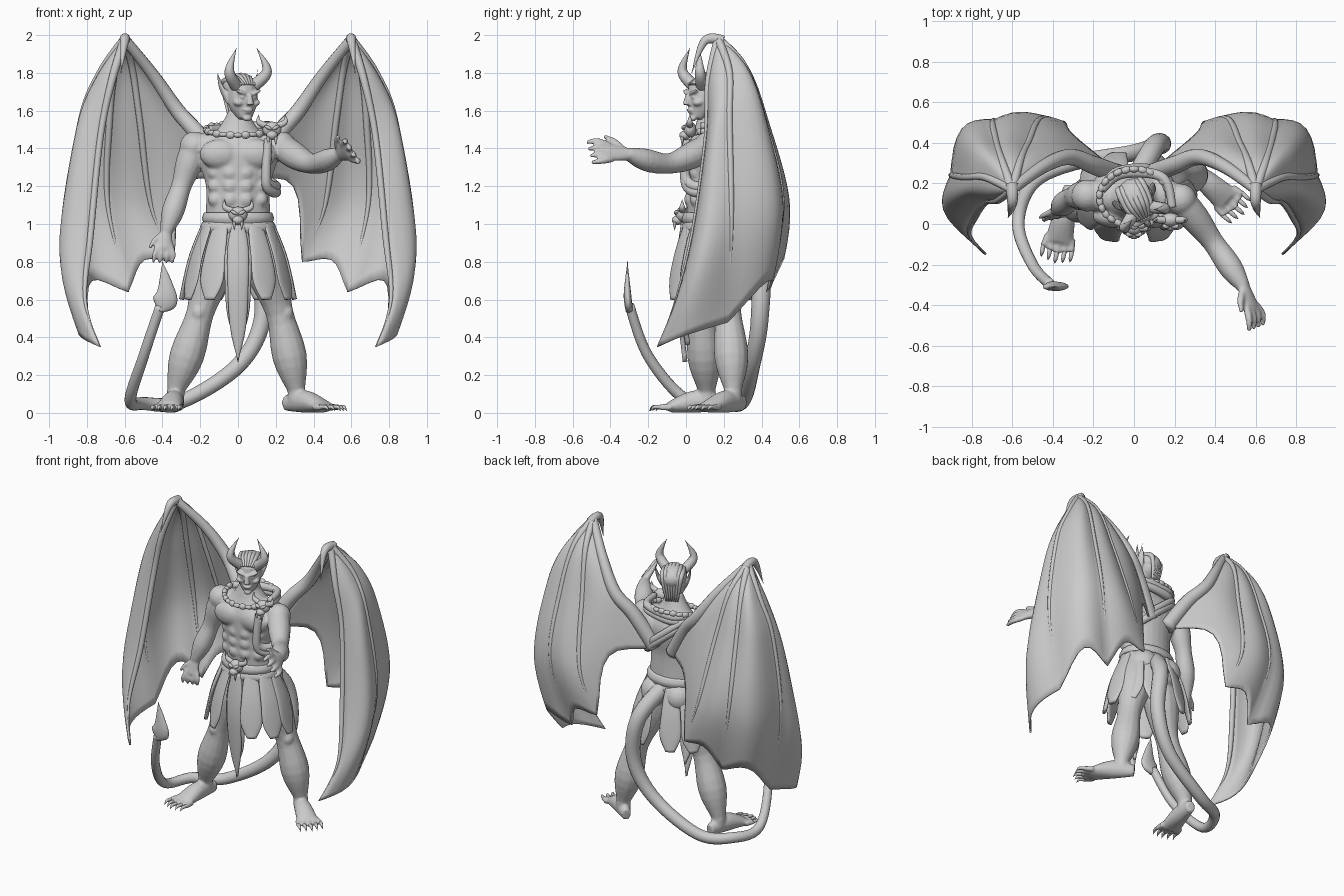
import bpy, bmesh, math
from mathutils import Vector, Matrix

if "Cube" in bpy.data.objects:
    bpy.data.objects.remove(bpy.data.objects["Cube"])

stone = bpy.data.materials.new("stone_grey")
stone.use_nodes = True
stone.diffuse_color = (.6, .6, .6, 1)
stone.node_tree.nodes["Principled BSDF"].inputs["Base Color"].default_value = stone.diffuse_color

right, back, up = Vector((1, 0, 0)), Vector((0, 1, 0)), Vector((0, 0, 1))
both_sides = (-1, 1)


def along(points, u):
    """Point on a smooth path through the points, u from start to end."""
    last = len(points) - 1
    index = min(int(u * last), last - 1)
    f = u * last - index
    before, start, end, after = [Vector(points[max(0, min(last, index + k))]) for k in range(-1, 3)]
    ease = f * f * (3 - f - f)
    leave, arrive = (end - before) / 2, (after - start) / 2
    return start.lerp(end, ease) + leave * f * (1 - f) * (1 - f) - arrive * f * f * (1 - f)


def profile(*values):
    """Smooth radius rule running through evenly spaced values."""
    points = [(value, 0) for value in values]
    return lambda u: max(along(points, u).x, .002)


thin = profile(.013, .013)


def loft(bm, path, width, depth=None, side=right, sides=14):
    """Skin of ellipses along a path; width lies along side, depth across it."""
    depth = depth or width
    count = 6 * (len(path) - 1) + 4
    centres = [along(path, i / count) for i in range(count + 1)]
    rings = []
    for i, centre in enumerate(centres):
        tangent = (centres[min(i + 1, count)] - centres[max(i - 1, 0)]).normalized()
        side = (side - tangent * side.dot(tangent)).normalized()
        normal = tangent.cross(side)
        ring = []
        for k in range(sides):
            angle = math.tau * k / sides
            offset = side * width(i / count) * math.cos(angle) + normal * depth(i / count) * math.sin(angle)
            ring.append(bm.verts.new(centre + offset))
        rings.append(ring)
    for lower, upper in zip(rings, rings[1:]):
        for k in range(sides):
            bm.faces.new((lower[k - 1], lower[k], upper[k], upper[k - 1]))
    bm.faces.new(rings[0])
    bm.faces.new(rings[-1])


def spike(bm, path, radius, side=back):
    loft(bm, path, profile(radius, radius * .8, 0), side=side, sides=10)


def blob(bm, centre, radii, tilt=0, axis='Y'):
    spin = Matrix.Rotation(tilt, 3, axis).to_quaternion()
    bmesh.ops.create_uvsphere(bm, u_segments=16, v_segments=10, radius=1,
                              matrix=Matrix.LocRotScale(Vector(centre), spin, Vector(radii)))


def finish(name, bm, voxel=0, mirror=False, thickness=0):
    bmesh.ops.recalc_face_normals(bm, faces=bm.faces)
    mesh = bpy.data.meshes.new(name)
    bm.to_mesh(mesh)
    bm.free()
    part = bpy.data.objects.new(name, mesh)
    bpy.context.scene.collection.objects.link(part)
    mesh.materials.append(stone)
    for face in mesh.polygons:
        face.use_smooth = True
    if voxel:
        fuse = part.modifiers.new("fuse", 'REMESH')
        fuse.mode, fuse.voxel_size, fuse.use_smooth_shade = 'VOXEL', voxel, True
        part.modifiers.new("soften", 'SMOOTH').iterations = 4
    if thickness:
        shell = part.modifiers.new("shell", 'SOLIDIFY')
        shell.thickness, shell.offset = thickness, 0
    if mirror:
        part.modifiers.new("mirror", 'MIRROR')


body, claws = bmesh.new(), bmesh.new()


def arm_with_hand(shoulder, elbow, wrist, aim, across, size, side):
    """Arm, palm, four fingers and a thumb on the across side."""
    loft(body, [shoulder, elbow, wrist], profile(.07, .072, .054, .06, .034), side=side)
    blob(body, shoulder, (.08, .08, .08))
    wrist, aim, across = Vector(wrist), Vector(aim).normalized() * size, Vector(across).normalized() * size
    curl = aim.cross(across).normalized() * size * .02
    loft(body, [wrist, wrist + aim * .1], profile(.03 * size, .05 * size), profile(.028, .02), across)
    finger = profile(.015 * size, .014 * size, .009 * size)
    for i in range(4):
        spread = across * (i - 1.5)
        knuckle = wrist + aim * .08 + spread * .024
        middle = knuckle + aim * .05 + spread * .01
        loft(body, [knuckle, middle, middle + aim * .04 + curl], finger, side=across, sides=8)
    thumb = wrist + aim * .02 + across * .03
    loft(body, [thumb, thumb + (aim + across) * .03, thumb + aim * .07 + across * .05], finger, side=curl, sides=8)


def leg_with_foot(hip, knee, ankle, facing):
    """Leg, foot and five clawed toes."""
    ankle, facing = Vector(ankle), Vector(facing).normalized()
    loft(body, [hip, knee, ankle], profile(.11, .115, .073, .092, .047))
    loft(body, [ankle, ankle - up * .06], profile(.047, .047))
    blob(body, Vector(knee) + facing * .045, (.04, .04, .05))
    floor = Vector((ankle.x, ankle.y, 0))
    loft(body, [floor - facing * .08 + up * .05, floor + facing * .06 + up * .06, floor + facing * .2 + up * .03],
         profile(.03, .055, .07), profile(.04, .06, .03), up.cross(facing))
    for i in range(-2, 3):
        across = up.cross(facing) * i * .03
        root = floor + facing * (.2 - abs(i) * .01) + across + up * .03
        tip = root + facing * .06 + across * .2
        loft(body, [root, tip], profile(.02, .016), side=up, sides=8)
        spike(claws, [tip - facing * .01, tip + facing * .03, tip + facing * .05 - up * .02], .012, up)


# Body: torso, limbs, hands and feet fused into one skin
loft(body, [(0, .13, .9), (0, .12, 1.2), (0, .13, 1.4), (0, .12, 1.6)],
     profile(.16, .17, .17, .2, .21, .1, .05), profile(.12, .12, .12, .13, .13, .08, .05), sides=24)
loft(body, [(0, .14, 1.4), (.01, .12, 1.6)], profile(.09, .06))
for s in both_sides:
    blob(body, (s * .095, .04, 1.37), (.11, .06, .08))
    blob(body, (s * .15, .14, 1.43), (.11, .08, .06), s * .2)
    blob(body, (s * .12, .2, 1.36), (.08, .06, .1))
    blob(body, (s * .09, .2, .93), (.1, .1, .1))
    for row in range(3):
        height = 1.27 - row * .07
        blob(body, (s * .04, .015, height), (.04, .025, .037))
        blob(body, (s * .12, .06, height), (.04, .04, .04), s * .5)
arm_with_hand((-.23, .14, 1.41), (-.3, .13, 1.2), (-.38, .07, .96), (-.1, -.3, -1), (-1, -.2, 0), 1, right)
arm_with_hand((.23, .12, 1.41), (.39, -.09, 1.32), (.54, -.31, 1.37), (.36, -.9, .1), (-.5, -.2, .8), 1.25, up)
leg_with_foot((-.09, .13, .95), (-.2, .09, .53), (-.33, .11, .12), (-.2, -1, 0))
leg_with_foot((.09, .14, .95), (.22, .22, .53), (.31, .25, .12), (.8, -.7, 0))
finish("body", body, voxel=.009)
finish("toe_claws", claws)

# Head, built facing forward and then turned
head, hair, horns = bmesh.new(), bmesh.new(), bmesh.new()
blob(head, (0, .02, .03), (.083, .1, .09))
loft(head, [(0, 0, .05), (0, -.02, -.04), (0, -.05, -.11)], profile(.08, .075, .035), profile(.09, .08, .035))
loft(head, [(0, -.1, .02), (0, -.11, -.04)], profile(.01, .02), profile(.01, .018))
blob(head, (0, -.09, -.066), (.028, .013, .007))
blob(head, (0, -.08, -.08), (.023, .015, .008))
blob(head, (0, -.07, -.11), (.026, .02, .017))
for s in both_sides:
    blob(head, (s * .036, -.085, .024), (.04, .02, .011), -s * .4)
    blob(head, (s * .05, -.06, -.03), (.026, .03, .018), -s * .3)
    blob(head, (s * .034, -.083, 0), (.016, .012, .007), -s * .3)
    loft(head, [(s * .07, .01, -.03), (s * .1, .04, .05), (s * .12, .06, .15)],
         profile(.015, .025, 0), profile(.012, .01, 0), back)
    spike(horns, [(s * .05, -.04, .06), (s * .11, -.08, .14), (s * .06, -.06, .26)], .033)
blob(hair, (0, .03, .05), (.088, .1, .075))
for i in range(-3, 4):
    fan = right * i * .02
    crown = up * (.115 - i * i * .003)
    loft(hair, [fan * .6 + Vector((0, -.075, .07)), fan + crown, fan + Vector((0, .1, .07)),
                fan * .6 + Vector((0, .09, -.1))], profile(.008, .016, .016, .005), sides=8)
turn = Matrix.Translation((.02, .1, 1.67)) @ Matrix.Rotation(math.radians(25), 4, 'Z')
for part in (head, hair, horns):
    bmesh.ops.transform(part, matrix=turn, verts=part.verts)
finish("head", head, voxel=.006)
finish("hair", hair)
finish("horns", horns)

# Wings: membrane panels stretched between fingers that fan from the wrist
wrist = (.6, .17, 1.98)
arm = [wrist, (.45, .28, 1.79), (.32, .33, 1.6), (.2, .29, 1.46), (.07, .24, 1.25)]
inner = [wrist, (.56, .31, 1.83), (.52, .4, 1.55), (.46, .52, 1.1), (.34, .5, .8)]
middle = [wrist, (.65, .31, 1.83), (.68, .41, 1.55), (.69, .51, 1.1), (.58, .43, .64)]
outer = [wrist, (.73, .23, 1.8), (.83, .23, 1.55), (.9, .24, 1), (.8, .22, .48)]
front = [wrist, (.67, .12, 1.75), (.73, .11, 1.45), (.78, .04, .95), (.81, -.05, .6), (.73, -.15, .35)]
membrane, bones = bmesh.new(), bmesh.new()
rows, columns = 28, 8
panels = ((arm, inner, .18, back * .03), (inner, middle, .08, back * .03),
          (middle, outer, .09, right * .05 + back * .09), (outer, front, 0, right * .08 - back * .03))
for first, second, scallop, billow in panels:
    grid = []
    for i in range(rows + 1):
        row = []
        for j in range(columns + 1):
            t = j / columns
            bow = math.sin(math.pi * t)
            u = i / rows * (1 - scallop * bow)
            point = along(first, u).lerp(along(second, u), t) + billow * bow * math.sin(u + u)
            row.append(membrane.verts.new(point))
        grid.append(row)
    for above, below in zip(grid, grid[1:]):
        for j in range(columns):
            membrane.faces.new((above[j], above[j + 1], below[j + 1], below[j]))
bmesh.ops.remove_doubles(membrane, verts=membrane.verts, dist=.0005)
finish("wing_membranes", membrane, mirror=True, thickness=.012)
for finger in (inner, middle, outer, front):
    loft(bones, finger, profile(.024, .018, .016, 0), sides=10)
loft(bones, arm, profile(.026, .04, .05))
spike(bones, [(.6, .2, 1.97), (.6, .1, 1.97), (.62, .03, 1.8)], .03, right)
finish("wing_bones", bones, mirror=True)

# Tail with a spear-shaped tip
tail = bmesh.new()
loft(tail, [(0, .2, 1), (.1, .38, .8), (.13, .39, .5), (0, .35, .25), (-.3, .3, .06), (-.5, .2, .05),
            (-.57, 0, .07), (-.5, -.2, .3), (-.41, -.3, .57)], profile(.055, .038, .026))
loft(tail, [(-.41, -.3, .54), (-.38, -.31, .63), (-.4, -.31, .8)],
     profile(.02, .065, .035, 0), profile(.02, .02, 0))
finish("tail", tail)

# Skirt of hanging straps under a belt
straps, belt = bmesh.new(), bmesh.new()
for s in both_sides:
    for i in range(5):
        angle = s * math.radians(30 + i * 32)
        out = Vector((math.sin(angle), -.75 * math.cos(angle), 0))
        waist = back * .13 + up
        loft(straps, [waist + out * .18, waist + out * .25 - up * .18, waist + out * .3 - up * .4],
             profile(.04, .055, .065, .07, .03), thin, Vector((math.cos(angle), math.sin(angle), 0)))
for y, bottom, width in ((-.045, .27, .055), (-.03, .36, .07)):
    loft(straps, [(0, y + .03, 1), (0, y, .7), (0, y + .04, bottom)],
         profile(width * .6, width, width, width * .8, 0), thin)
for height, width in ((.98, .2), (1.03, .19)):
    loft(belt, [(0, .125, height - .03), (0, .125, height + .03)],
         profile(width - .01, width, width - .01), profile(.14, .15, .14), sides=32)
finish("skirt_straps", straps)
finish("belt", belt)


def horned_mask(name, centre):
    mask, centre = bmesh.new(), Vector(centre)
    blob(mask, centre, (.05, .035, .042))
    blob(mask, centre - back * .025 - up * .03, (.03, .03, .025))
    for s in both_sides:
        outward = right * s
        blob(mask, centre + outward * .02 - back * .03 + up * .01, (.022, .014, .01), -s * .5)
        horn = centre + outward * .03 + up * .02
        spike(mask, [horn, horn + outward * .04 + up * .02, horn + outward * .04 + up * .06], .018)
        fang = centre + outward * .02 - back * .04 - up * .04
        spike(mask, [fang, fang - up * .02, fang - up * .045], .009)
    finish(name, mask)


horned_mask("belt_buckle", (0, -.02, 1.05))
horned_mask("shoulder_mask", (.18, .02, 1.5))

# Sash across the back, and folds of cloth round the shoulders
sash = bmesh.new()
cord = profile(.02, .024, .028, .022)
for drop in (0, .03):
    band = [(-.16, .17, 1.5), (-.08, .26, 1.43), (.1, .26, 1.28), (.2, .1, 1.2), (.15, 0, 1.24), (.16, 0, 1.45)]
    loft(sash, [Vector(p) - up * drop for p in band], cord, side=up)
    fold = [(.19, .08, 1.52), (.14, .23, 1.52), (-.06, .25, 1.5), (-.16, .17, 1.5)]
    loft(sash, [Vector(p) - up * drop for p in fold], cord, side=up)
finish("sash", sash)

# Necklace of heavy links
necklace = bmesh.new()
links = 26
for i in range(links):
    angle = math.tau * i / links
    ahead = math.cos(angle)
    blob(necklace, (.17 * math.sin(angle), .13 - .14 * ahead, 1.5 - .03 * ahead),
         (.026, .017, .014 + i % 2 * .006), angle, 'Z')
finish("necklace", necklace)
